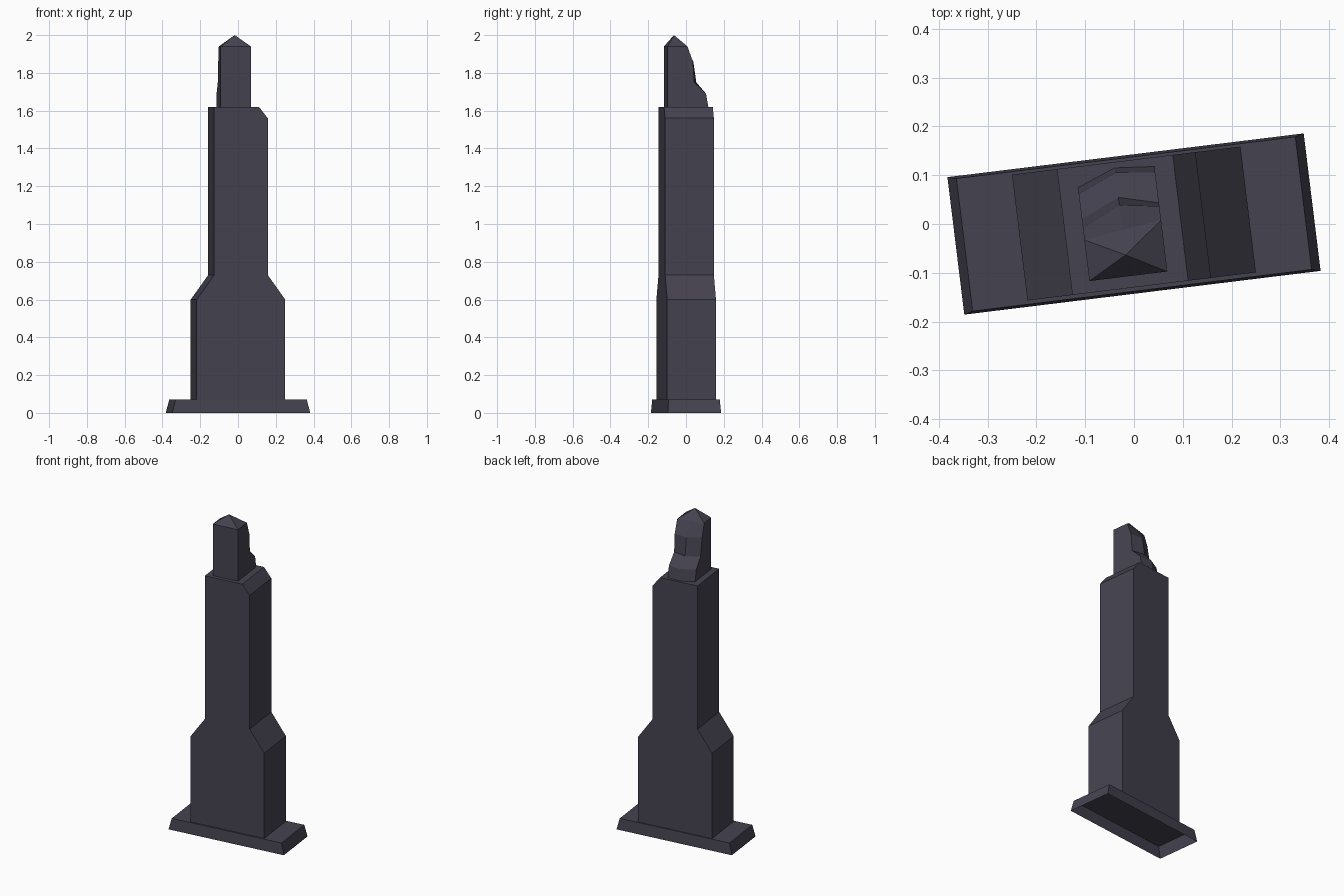
import bpy, bmesh, math
from mathutils import Matrix

if "Cube" in bpy.data.objects:
    bpy.data.objects.remove(bpy.data.objects["Cube"])

ROT = Matrix.Rotation(math.radians(7), 4, 'Z')   # whole tower is turned slightly

mat = bpy.data.materials.new("dark slate")
mat.diffuse_color = (0.06, 0.056, 0.08, 1)
mat.use_nodes = True
mat.node_tree.nodes["Principled BSDF"].inputs["Base Color"].default_value = mat.diffuse_color


def finish(name, bm):
    bmesh.ops.transform(bm, matrix=ROT, verts=bm.verts)
    me = bpy.data.meshes.new(name)
    bm.to_mesh(me)
    bm.free()
    me.materials.append(mat)
    ob = bpy.data.objects.new(name, me)
    bpy.context.collection.objects.link(ob)
    return ob


def loft(bm, rings):
    """Join equal-length rings with quads, return the vertex rings."""
    vs = [[bm.verts.new(p) for p in r] for r in rings]
    for a, b in zip(vs, vs[1:]):
        n = len(a)
        for i in range(n):
            j = (i + 1) % n
            bm.faces.new((a[i], a[j], b[j], b[i]))
    return vs


def rect(hx, hy, z):
    return [(-hx, -hy, z), (hx, -hy, z), (hx, hy, z), (-hx, hy, z)]


# flared plinth, open underneath
bm = bmesh.new()
rings = loft(bm, [rect(0.368, 0.142, 0), rect(0.35, 0.137, 0.07)])
bm.faces.new(rings[-1])
finish("plinth", bm)

# tower body: front outline extruded in depth, one chamfered top corner
outline = [(-0.236, 0.07), (0.236, 0.07), (0.236, 0.6), (0.143, 0.73),
           (0.143, 1.56), (0.096, 1.62), (-0.143, 1.62), (-0.143, 0.73),
           (-0.236, 0.6)]
bm = bmesh.new()
back, front = loft(bm, [[(x, y, z) for x, z in outline] for y in (0.131, -0.129)])
bm.faces.new(front)
bm.faces.new(back[::-1])
bmesh.ops.recalc_face_normals(bm, faces=bm.faces)
finish("tower_body", bm)

# head: flat front and sides, back steps inward; rows are z and back depth at right, middle, left
rows = [(1.62, 0.112, 0.119, 0.088), (1.69, 0.100, 0.109, 0.075),
        (1.75, 0.037, 0.058, 0.023), (1.86, 0.030, 0.042, 0.004),
        (1.94, 0.001, -0.009, -0.020)]
bm = bmesh.new()
rings = loft(bm, [[(-0.105, -0.105, z), (0.056, -0.105, z), (0.056, r, z),
                   (-0.025, m, z), (-0.105, l, z)] for z, r, m, l in rows])
apex = bm.verts.new((-0.025, -0.061, 2.0))
top = rings[-1]
for i in range(5):
    bm.faces.new((top[i], top[(i + 1) % 5], apex))
bm.faces.new(rings[0][::-1])
bmesh.ops.recalc_face_normals(bm, faces=bm.faces)
finish("tower_head", bm)
